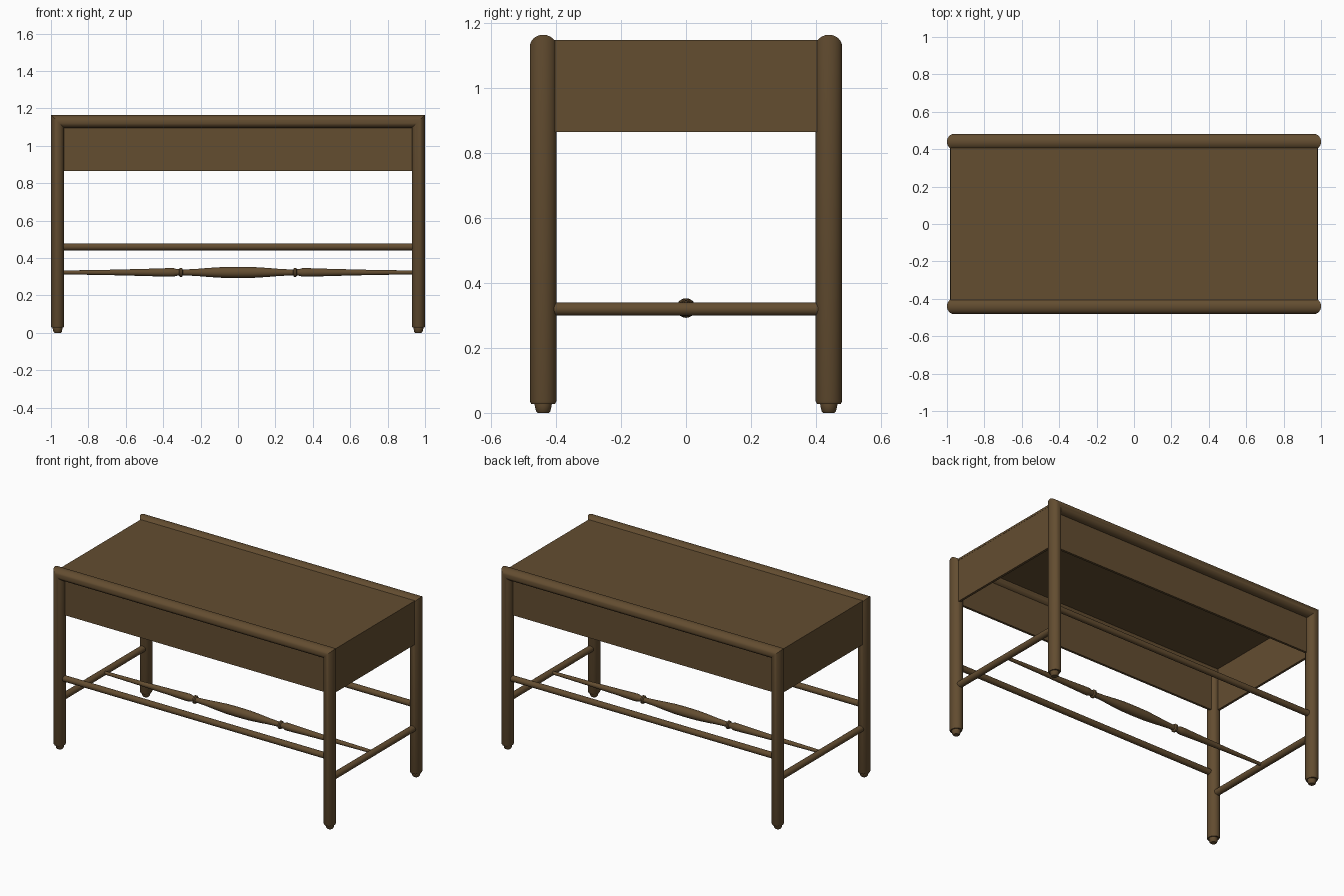
import bpy, bmesh, math

if "Cube" in bpy.data.objects:
    bpy.data.objects.remove(bpy.data.objects["Cube"])

wood = bpy.data.materials.new("brown_wood")
wood.diffuse_color = (0.125, 0.074, 0.030, 1)
wood.use_nodes = True
wood.node_tree.nodes["Principled BSDF"].inputs["Base Color"].default_value = wood.diffuse_color
N = 24


def mesh_from_rings(name, rings, smooth=True):
    """Skin a list of equal-length rings and cap both ends."""
    bm = bmesh.new()
    vs = [[bm.verts.new(p) for p in r] for r in rings]
    n = len(rings[0])
    for a, b in zip(vs, vs[1:]):
        for i in range(n):
            j = (i + 1) % n
            bm.faces.new((a[i], a[j], b[j], b[i]))
    bm.faces.new(vs[0])
    bm.faces.new(vs[-1])
    bmesh.ops.recalc_face_normals(bm, faces=bm.faces)
    me = bpy.data.meshes.new(name)
    bm.to_mesh(me)
    bm.free()
    me.materials.append(wood)
    ob = bpy.data.objects.new(name, me)
    bpy.context.collection.objects.link(ob)
    if smooth:
        bpy.ops.object.select_all(action='DESELECT')
        bpy.context.view_layer.objects.active = ob
        ob.select_set(True)
        bpy.ops.object.shade_smooth_by_angle(angle=math.radians(35))
    return ob


def turned(name, axis, centre, profile):
    """Lathe a (position, radius) profile along an axis."""
    rings = []
    for p, r in profile:
        ring = []
        for i in range(N):
            t = 2 * math.pi * i / N
            q = [0, 0, 0]
            q[axis] = p
            q[(axis + 1) % 3] = r * math.cos(t)
            q[(axis + 2) % 3] = r * math.sin(t)
            ring.append([q[k] + centre[k] for k in range(3)])
        rings.append(ring)
    return mesh_from_rings(name, rings)


def box(name, x0, x1, y0, y1, z0, z1):
    rings = [[(x0, y0, z), (x1, y0, z), (x1, y1, z), (x0, y1, z)] for z in (z0, z1)]
    return mesh_from_rings(name, rings, smooth=False)


LX, LY, RX, RY = 0.9645, 0.44, 0.0355, 0.041
TOP = 1.1295


def leg_frame(name, y):
    """Two legs joined by a mitred top rail, swept as one piece."""
    rings = []
    # (x centre, x offset direction, z centre, z offset direction, scale)
    path = [(-LX, -1, 0.028, 0, 0.9), (-LX, -1, 0.036, 0, 1), (-LX, -1, TOP, 1, 1),
            (LX, 1, TOP, 1, 1), (LX, 1, 0.036, 0, 1), (LX, 1, 0.028, 0, 0.9)]
    for xc, dx, zc, dz, s in path:
        ring = []
        for i in range(N):
            t = 2 * math.pi * i / N
            o = RX * s * math.cos(t)
            ring.append((xc + dx * o, y + RY * s * math.sin(t), zc + dz * o))
        rings.append(ring)
    mesh_from_rings(name, rings)


for side, s in (("front", -1), ("back", 1)):
    leg_frame(side + "_legs_and_rail", s * LY)
    # Small tapered feet
    for lr, sx in (("left", -1), ("right", 1)):
        turned(f"{side}_{lr}_foot", 2, (sx * LX, s * LY, 0),
               [(0, 0.017), (0.005, 0.022), (0.022, 0.026), (0.032, 0.027)])
    # Long round stretcher
    turned(side + "_stretcher", 0, (0, s * LY, 0.46), [(-LX, 0.019), (LX, 0.019)])
    # Long apron under the rail
    y = s * 0.436
    box(side + "_apron", -0.965, 0.965, min(y, y - s * 0.015), max(y, y - s * 0.015), 0.866, 1.135)

for side, s in (("left", -1), ("right", 1)):
    # Side stretcher and side apron
    turned(side + "_stretcher", 1, (s * LX, 0, 0.32), [(-LY, 0.0205), (LY, 0.0205)])
    a, b = sorted((s * 0.979, s * 0.964))
    box(side + "_apron", a, b, -0.43, 0.43, 0.866, 1.14)

# Top panel
box("table_top", -0.98, 0.98, -0.43, 0.43, 1.136, 1.149)

# Turned centre stretcher, mirrored profile
half = [(0, 0.03), (0.08, 0.029), (0.16, 0.024), (0.22, 0.019), (0.28, 0.016), (0.295, 0.016),
        (0.30, 0.025), (0.31, 0.025), (0.315, 0.017), (0.33, 0.018), (0.345, 0.023),
        (0.37, 0.023), (0.5, 0.019), (0.7, 0.014), (0.96, 0.010)]
turned("centre_stretcher", 0, (0, 0, 0.323), [(-p, r) for p, r in half[:0:-1]] + half)
